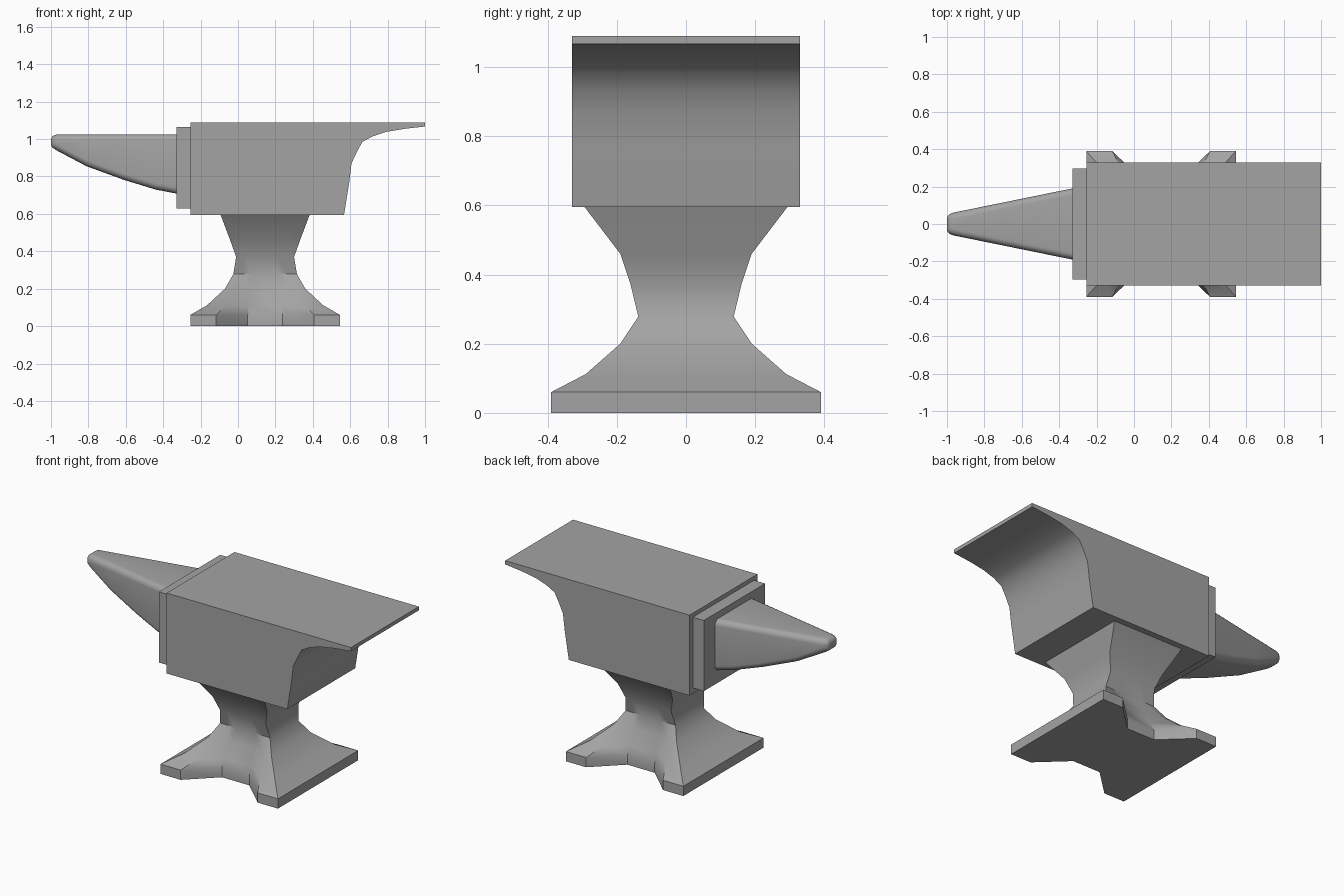
import bpy, bmesh, math

cube = bpy.data.objects.get("Cube")
if cube:
    bpy.data.objects.remove(cube, do_unlink=True)

STEEL = (0.37, 0.37, 0.37, 1.0)
steel = bpy.data.materials.new("grey_steel")
steel.use_nodes = True
steel.diffuse_color = STEEL
steel.node_tree.nodes["Principled BSDF"].inputs["Base Color"].default_value = STEEL


def loft(name, rings, angle=35):
    """Skin a list of equal-length point rings and cap both ends."""
    bm = bmesh.new()
    loops = [[bm.verts.new(p) for p in ring] for ring in rings]
    for a, b in zip(loops, loops[1:]):
        for i in range(len(a)):
            j = (i + 1) % len(a)
            bm.faces.new((a[i], a[j], b[j], b[i]))
    bm.faces.new(loops[0])
    bm.faces.new(loops[-1])
    bmesh.ops.recalc_face_normals(bm, faces=bm.faces)
    mesh = bpy.data.meshes.new(name)
    bm.to_mesh(mesh)
    bm.free()
    mesh.materials.append(steel)
    obj = bpy.data.objects.new(name, mesh)
    bpy.context.collection.objects.link(obj)
    bpy.ops.object.select_all(action='DESELECT')
    obj.select_set(True)
    bpy.context.view_layer.objects.active = obj
    bpy.ops.object.shade_smooth_by_angle(angle=math.radians(angle))
    return obj


def rounded_ring(x, half, low, high, radius, steps=5):
    """Rounded rectangle standing across the x axis."""
    ring = []
    corners = [(half, high), (-half, high), (-half, low), (half, low)]
    for k, (y, z) in enumerate(corners):
        cy = y - math.copysign(radius, y)
        cz = z - radius if z == high else z + radius
        for s in range(steps + 1):
            a = math.pi / 2 * (k + s / steps)
            ring.append((x, cy + radius * math.cos(a), cz + radius * math.sin(a)))
    return ring


# Main block with the swept-out heel
profile = [(-0.255, 0.595), (-0.255, 1.09), (1, 1.09), (1, 1.067),
           (0.89, 1.055), (0.79, 1.038), (0.72, 1.015), (0.665, 0.985),
           (0.635, 0.93), (0.607, 0.87), (0.595, 0.77), (0.567, 0.595)]
loft("anvil_body", [[(x, y, z) for x, z in profile] for y in (-0.33, 0.33)])

# Stepped collar behind the horn
loft("horn_collar", [[(x, -0.298, 0.63), (x, 0.298, 0.63),
                      (x, 0.298, 1.065), (x, -0.298, 1.065)]
                     for x in (-0.33, -0.25)])

# Tapering horn: station x and underside height, flat on top
horn = [(-0.32, 0.707), (-0.44, 0.73), (-0.61, 0.782),
        (-0.81, 0.855), (-0.967, 0.938)]
rings = [rounded_ring(x, 0.19 - (-0.33 - x) * 0.203, low, 1.025, 0.035)
         for x, low in horn]
# Rounded nose
for x, inset in ((-0.983, 0.004), (-0.994, 0.012), (-1.0, 0.024)):
    rings.append(rounded_ring(x, 0.058 - inset, 0.944 + inset, 1.025 - inset,
                              0.034 - inset))
loft("horn", rings)

# Waisted pedestal: z, half x, half y, foot offset, notch offset, notch half y
CENTRE = 0.145
levels = [(0.0, 0.40, 0.39, 0.262, 0.093, 0.23),
          (0.06, 0.40, 0.39, 0.262, 0.093, 0.23),
          (0.112, 0.31, 0.29, 0.21, 0.088, 0.205),
          (0.2, 0.215, 0.19, 0.155, 0.08, 0.165),
          (0.278, 0.17, 0.138, 0.12, 0.07, 0.138),
          (0.37, 0.155, 0.16, 0.11, 0.06, 0.16),
          (0.46, 0.187, 0.19, 0.13, 0.07, 0.19),
          (0.6, 0.24, 0.297, 0.17, 0.09, 0.297)]
rings = []
for z, hx, hy, foot, notch, ny in levels:
    side = [(-hx, hy), (-foot, hy), (-notch, ny), (notch, ny), (foot, hy), (hx, hy)]
    outline = side + [(-x, -y) for x, y in side]
    rings.append([(CENTRE + x, y, z) for x, y in outline])
loft("pedestal", rings)
